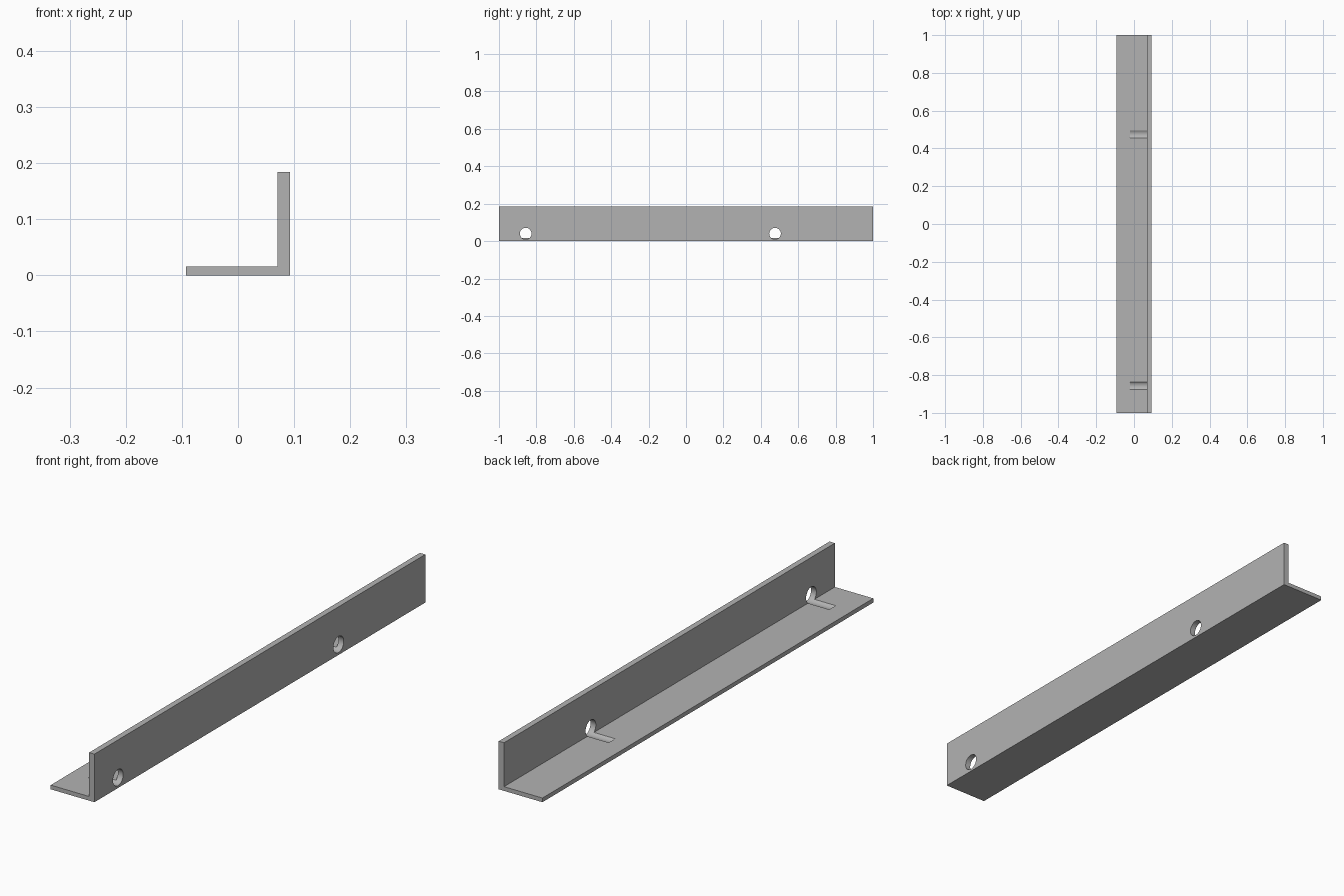
import bpy
import bmesh
from math import pi, radians
from mathutils import Matrix

cube = bpy.data.objects.get("Cube")
if cube:
    bpy.data.objects.remove(cube, do_unlink=True)

HALF_LENGTH = 1.0
HALF_WIDTH = 0.0925
HEIGHT = 0.184
WALL_INNER = 0.07
BASE_TOP = 0.016
HOLE_RADIUS = 0.031
HOLE_Z = 0.04
HOLE_START = -0.02
HOLE_END = 0.15
HOLE_POSITIONS = (-0.857, 0.476)

# Plain metal
metal = bpy.data.materials.new("grey metal")
grey = (0.45, 0.45, 0.45, 1)
metal.use_nodes = True
metal.diffuse_color = grey
metal.node_tree.nodes["Principled BSDF"].inputs["Base Color"].default_value = grey


def make_object(name, bm):
    bmesh.ops.recalc_face_normals(bm, faces=bm.faces)
    mesh = bpy.data.meshes.new(name)
    bm.to_mesh(mesh)
    bm.free()
    mesh.materials.append(metal)
    obj = bpy.data.objects.new(name, mesh)
    bpy.context.collection.objects.link(obj)
    return obj


# Angle bar: L profile extruded along its length
profile = [
    (-HALF_WIDTH, 0), (HALF_WIDTH, 0), (HALF_WIDTH, HEIGHT),
    (WALL_INNER, HEIGHT), (WALL_INNER, BASE_TOP), (-HALF_WIDTH, BASE_TOP),
]
bm = bmesh.new()
end = bm.faces.new([bm.verts.new((x, -HALF_LENGTH, z)) for x, z in profile])
extruded = bmesh.ops.extrude_face_region(bm, geom=[end])["geom"]
bmesh.ops.translate(bm, vec=(0, 2 * HALF_LENGTH, 0),
                    verts=[v for v in extruded if isinstance(v, bmesh.types.BMVert)])
bar = make_object("angle_bar", bm)

# Drill cutters: pierce the wall and leave shallow grooves in the base
bm = bmesh.new()
for y in HOLE_POSITIONS:
    place = Matrix.Translation(((HOLE_START + HOLE_END) / 2, y, HOLE_Z))
    bmesh.ops.create_cone(bm, cap_ends=True, segments=48,
                          radius1=HOLE_RADIUS, radius2=HOLE_RADIUS,
                          depth=HOLE_END - HOLE_START,
                          matrix=place @ Matrix.Rotation(pi / 2, 4, "Y"))
drill = make_object("hole_cutter", bm)
drill.hide_render = True

# Cut the holes, then discard the cutter
cut = bar.modifiers.new("holes", "BOOLEAN")
cut.operation = "DIFFERENCE"
cut.solver = "EXACT"
cut.object = drill
bpy.ops.object.select_all(action="DESELECT")
bar.select_set(True)
bpy.context.view_layer.objects.active = bar
bpy.ops.object.modifier_apply(modifier=cut.name)
bpy.data.objects.remove(drill, do_unlink=True)

# Round hole walls, crisp bar edges
bpy.ops.object.shade_smooth_by_angle(angle=radians(30))
